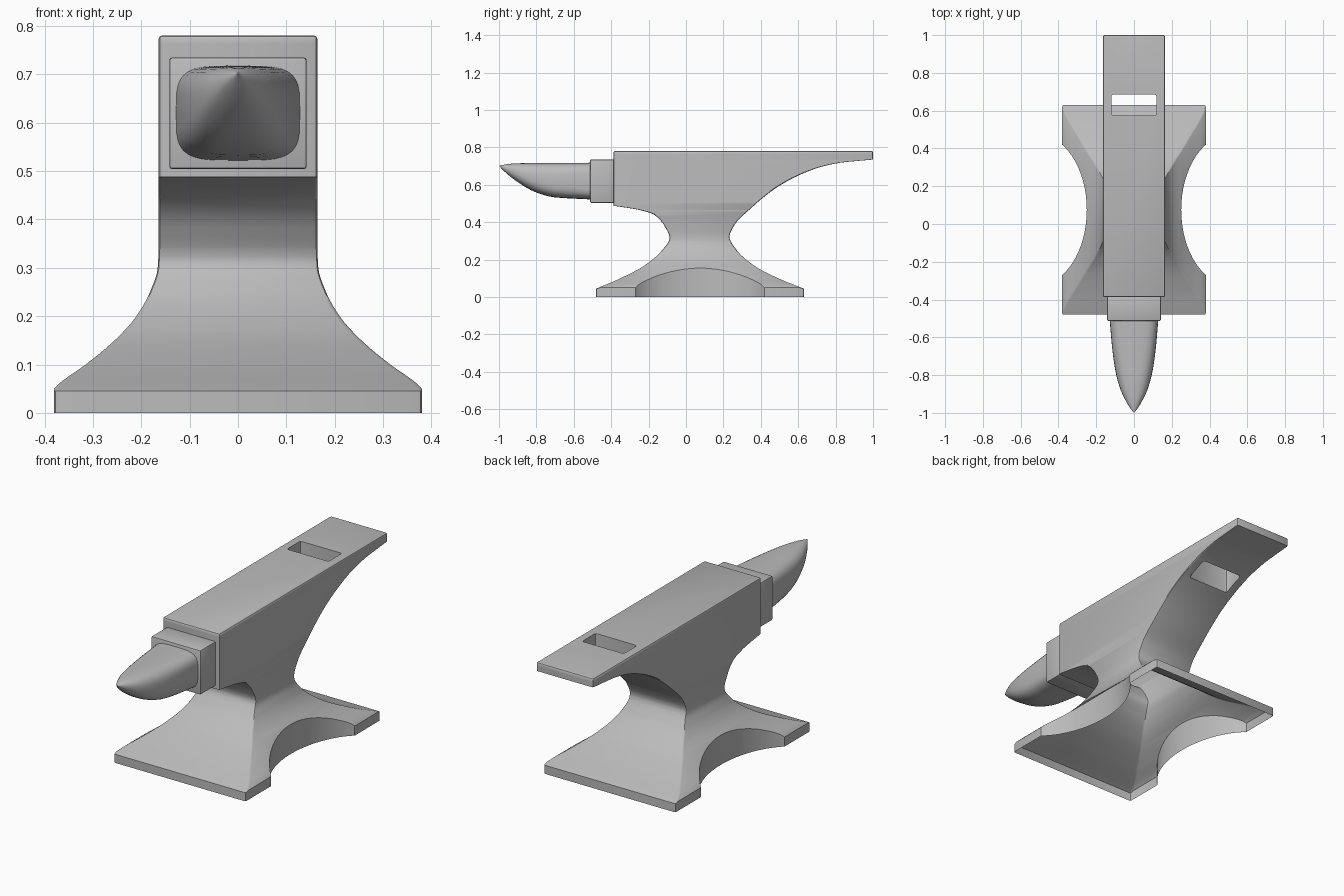
import bpy, bmesh, math
from mathutils import Matrix

cube = bpy.data.objects.get("Cube")
if cube:
    bpy.data.objects.remove(cube, do_unlink=True)

iron = bpy.data.materials.new("grey iron")
iron.use_nodes = True
GREY = (0.5, 0.5, 0.5, 1)
iron.diffuse_color = GREY
iron.node_tree.nodes["Principled BSDF"].inputs["Base Color"].default_value = GREY


def smooth_curve(pts, t):
    """Monotone cubic through (t, value) points, constant beyond the ends."""
    if t <= pts[0][0]:
        return pts[0][1]
    if t >= pts[-1][0]:
        return pts[-1][1]
    d = [(b[1] - a[1]) / (b[0] - a[0]) for a, b in zip(pts, pts[1:])]
    m = [d[0]]
    for a, b in zip(d, d[1:]):
        m.append(2 * a * b / (a + b) if a * b > 0 else 0)
    m.append(d[-1])
    i = max(k for k in range(len(d)) if pts[k][0] <= t)
    h = pts[i + 1][0] - pts[i][0]
    u = (t - pts[i][0]) / h
    return ((1 + 2 * u) * (1 - u) ** 2 * pts[i][1] + u * (1 - u) ** 2 * h * m[i]
            + u * u * (3 - 2 * u) * pts[i + 1][1] + u * u * (u - 1) * h * m[i + 1])


def finish(name, bm):
    bmesh.ops.recalc_face_normals(bm, faces=bm.faces)
    mesh = bpy.data.meshes.new(name)
    bm.to_mesh(mesh)
    bm.free()
    mesh.materials.append(iron)
    ob = bpy.data.objects.new(name, mesh)
    bpy.context.collection.objects.link(ob)
    return ob


def loft(name, rings):
    bm = bmesh.new()
    loops = [[bm.verts.new(p) for p in ring] for ring in rings]
    n = len(loops[0])
    for a, b in zip(loops, loops[1:]):
        for i in range(n):
            j = (i + 1) % n
            bm.faces.new((a[i], a[j], b[j], b[i]))
    bm.faces.new(loops[0])
    bm.faces.new(loops[-1])
    return finish(name, bm)


def box(name, x, y0, y1, z0, z1):
    bm = bmesh.new()
    bmesh.ops.create_cube(bm, size=1)
    bmesh.ops.scale(bm, vec=(2 * x, y1 - y0, z1 - z0), verts=bm.verts)
    bmesh.ops.translate(bm, vec=(0, (y0 + y1) / 2, (z0 + z1) / 2), verts=bm.verts)
    return finish(name, bm)


def activate(ob):
    bpy.ops.object.select_all(action='DESELECT')
    ob.select_set(True)
    bpy.context.view_layer.objects.active = ob


def bevel(ob, width):
    mod = ob.modifiers.new("bevel", 'BEVEL')
    mod.width, mod.segments = width, 2
    activate(ob)
    bpy.ops.object.modifier_apply(modifier=mod.name)


def cut(ob, cutter):
    cutter.hide_render = True
    mod = ob.modifiers.new("cut", 'BOOLEAN')
    mod.operation, mod.solver, mod.object = 'DIFFERENCE', 'EXACT', cutter
    activate(ob)
    bpy.ops.object.modifier_apply(modifier=mod.name)
    bpy.data.objects.remove(cutter, do_unlink=True)


def shade(ob):
    activate(ob)
    bpy.ops.object.shade_smooth_by_angle(angle=math.radians(32))


# Body: rounded rectangles stacked by height, from spread foot to long heel
BACK = [(.045, .63), (.097, .5), (.166, .367), (.252, .27), (.322, .233), (.386, .26),
        (.477, .35), (.595, .5), (.686, .69), (.718, .823), (.735, 1)]
FRONT = [(.045, -.48), (.097, -.357), (.17, -.22), (.252, -.126), (.316, -.088),
         (.38, -.115), (.44, -.17), (.466, -.25), (.488, -.387)]
WIDTH = [(.05, .38), (.062, .368), (.1, .315), (.15, .255), (.2, .21), (.25, .182),
         (.3, .166), (.34, .164)]


def body_ring(z, inset=0):
    x = smooth_curve(WIDTH, z) - inset
    y0, y1 = smooth_curve(FRONT, z) + inset, smooth_curve(BACK, z) - inset
    r, ring = .008, []
    corners = ((x, y1), (-x, y1), (-x, y0), (x, y0))
    for k, (cx, cy) in enumerate(corners):
        sx, sy = math.copysign(1, cx), math.copysign(1, cy - (y0 + y1) / 2)
        for step in range(3):
            a = math.radians(90 * k + 45 * step)
            ring.append((cx - sx * r + r * math.cos(a), cy - sy * r + r * math.sin(a), z))
    return ring


heights = {round(i * .774 / 70, 4) for i in range(71)}
heights |= {p[0] for p in BACK + FRONT + WIDTH} | {.724, .729, .732, .478, .483}
rings = [body_ring(z) for z in sorted(heights)]
rings += [body_ring(.778, .002), body_ring(.78, .006)]
body = loft("anvil_body", rings)

# Scooped sides of the foot
for side in (1, -1):
    bm = bmesh.new()
    bmesh.ops.create_cone(bm, cap_ends=True, segments=64, radius1=1, radius2=1, depth=.6,
                          matrix=Matrix.Translation((side * .513, .075, .15))
                          @ Matrix.Diagonal((.263, .4, 1, 1)))
    cut(body, finish("scoop_cutter", bm))

# Tool hole through the heel
hole = box("hole_cutter", .12, .575, .685, .4, .9)
bevel(hole, .01)
cut(body, hole)

# Hollow foot: open underneath
bm = bmesh.new()
bm.from_mesh(body.data)
under = [f for f in bm.faces if f.calc_center_median().z < .001 and abs(f.normal.z) > .9]
bmesh.ops.delete(bm, geom=under, context='FACES')
bm.to_mesh(body.data)
bm.free()
shade(body)

# Step between the body and the horn
step = box("step_block", .142, -.513, -.37, .504, .735)
bevel(step, .006)
shade(step)

# Horn: squarish sections that become round towards the raised tip
HALF = [(0, .128), (.12, .118), (.25, .101), (.36, .073), (.435, .037), (.465, .018), (.485, .002)]
LOW = [(0, .522), (.19, .533), (.29, .56), (.39, .617), (.45, .664), (.485, .699)]
HIGH = [(0, .718), (.3, .717), (.42, .713), (.485, .703)]


def horn_ring(t):
    half, low, high = (smooth_curve(c, t) for c in (HALF, LOW, HIGH))
    power = 2 / (4 - 2 * t / .485)
    ring = []
    for k in range(36):
        a = math.tau * k / 36
        c, s = math.cos(a), math.sin(a)
        ring.append((half * math.copysign(abs(c) ** power, c), -.515 - t,
                     (low + high) / 2 + (high - low) / 2 * math.copysign(abs(s) ** power, s)))
    return ring


horn = loft("horn", [horn_ring(.485 * math.sin(math.pi / 2 * i / 20)) for i in range(21)])
horn.data.transform(Matrix.Translation((0, .002, 0)))
shade(horn)
